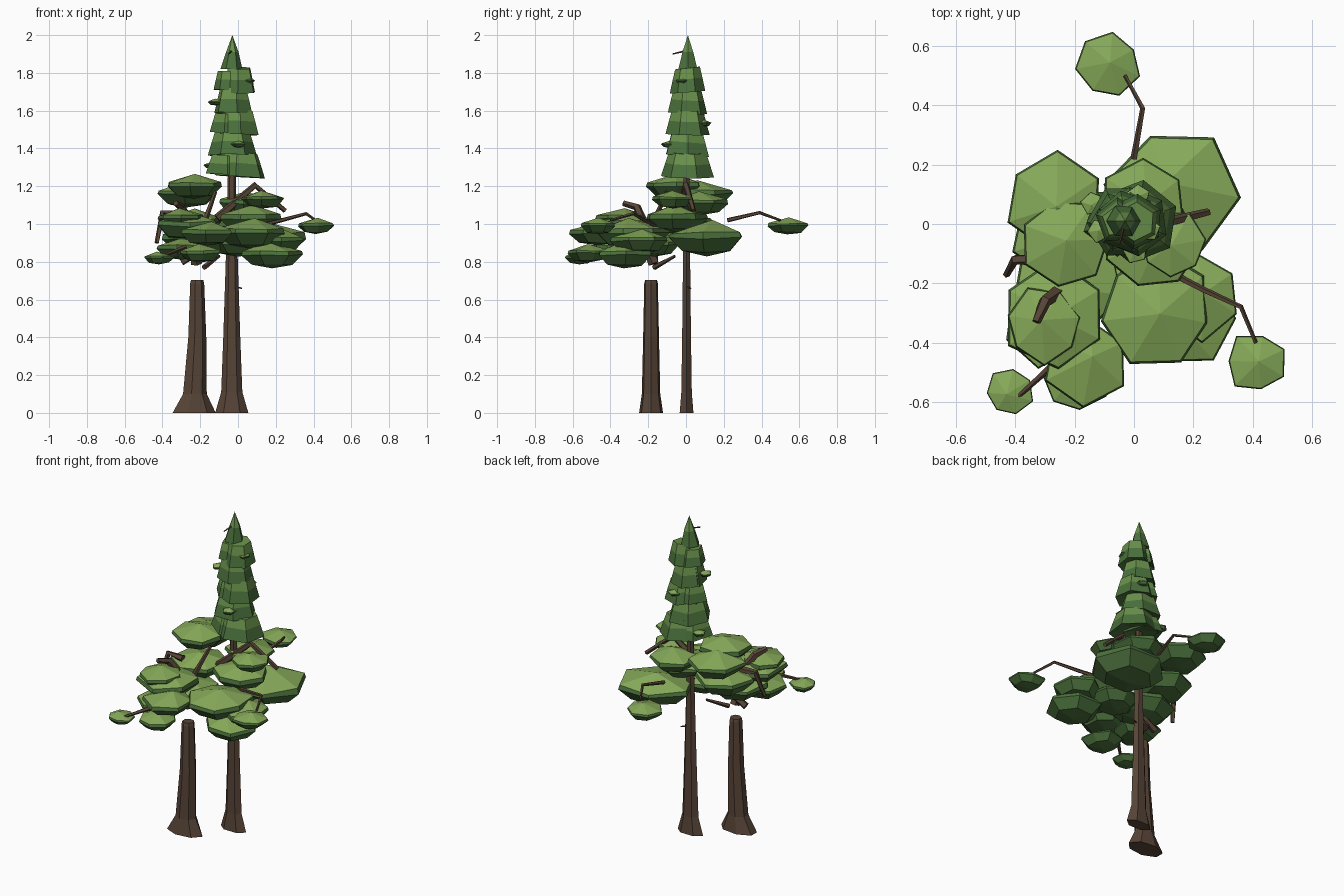
import bpy, bmesh, math, random
from mathutils import Vector

if "Cube" in bpy.data.objects:
    bpy.data.objects.remove(bpy.data.objects["Cube"])

random.seed(4)

def material(name, col):
    m = bpy.data.materials.new(name)
    m.diffuse_color = (*col, 1)
    m.use_nodes = True
    m.node_tree.nodes["Principled BSDF"].inputs["Base Color"].default_value = m.diffuse_color
    return m

LIGHT = material("leaf_top", (0.24, 0.40, 0.10))
MID = material("crown_top", (0.14, 0.28, 0.07))
DARK = material("leaf_side", (0.07, 0.165, 0.045))
BARK = material("bark", (0.095, 0.058, 0.038))

def loft(name, rings, mats, light_bands=0):
    """Skin a list of point rings (single-point rings become tips)."""
    bm = bmesh.new()
    vr = [[bm.verts.new(p) for p in r] for r in rings]
    last = len(mats) - 1
    for k, (a, b) in enumerate(zip(vr, vr[1:])):
        n = max(len(a), len(b))
        for i in range(n):
            j = (i + 1) % n
            if len(a) == 1:
                vs = (a[0], b[i], b[j])
            elif len(b) == 1:
                vs = (a[i], b[0], a[j])
            else:
                vs = (a[i], b[i], b[j], a[j])
            bm.faces.new(vs).material_index = 0 if k < light_bands else last
    for r in (vr[0], vr[-1]):
        if len(r) > 2:
            bm.faces.new(r)
    bmesh.ops.recalc_face_normals(bm, faces=bm.faces)
    me = bpy.data.meshes.new(name)
    bm.to_mesh(me)
    bm.free()
    for m in mats:
        me.materials.append(m)
    bpy.context.collection.objects.link(bpy.data.objects.new(name, me))

def circle(n, rot=0.0):
    return [Vector((math.cos(rot + math.tau * i / n), math.sin(rot + math.tau * i / n), 0)) for i in range(n)]

def trunk(name, x, y, sections, n, lean=0):
    """sections: (z, rx, ry); lean shifts the foot sideways"""
    loft(name, [[(x + lean * max(0, 1 - z / .3) + rx * c.x, y + ry * c.y, z) for c in circle(n)]
                for z, rx, ry in sections], [BARK])

def branch(name, r, *pts):
    """Tapering limb through the points."""
    pts = [Vector(p) for p in pts]
    rings = []
    for k, p in enumerate(pts):
        q = (pts[min(k + 1, len(pts) - 1)] - pts[max(k - 1, 0)]).to_track_quat('Z', 'Y')
        rk = r * (1 - .45 * k / (len(pts) - 1))
        rings.append([p + q @ (c * rk) for c in circle(5)])
    loft(name, rings, [BARK])

def pad(name, x, y, r, z, n=7):
    """Flattened faceted leaf clump; thickness follows its radius."""
    h = .9 * r
    spin = circle(n, random.uniform(0, 6))
    rad = [r * random.uniform(.95, 1.16) for _ in spin]
    def ring(s, t):
        return [(x + s * k * c.x, y + s * k * c.y, z + h * (t + random.uniform(-.04, .04))) for c, k in zip(spin, rad)]
    ox, oy = random.uniform(-.15, .15) * r, random.uniform(-.15, .15) * r
    loft(name, [[(x + ox, y + oy, z + h / 2)], ring(.96, .14), ring(1, 0), ring(.66, -.38), [(x, y, z - h / 2)]],
         [LIGHT, DARK], 1)

def skirt(name, x, y, r, z0, z1, n=6):
    """Steep crown tier with a sloping shoulder."""
    base = circle(n, random.uniform(0, 6))
    tx, ty = random.uniform(-.08, .08), random.uniform(-.08, .08)
    def ring(s, z):
        return [Vector((x + r * s * c.x, y + r * s * c.y, z + r * (tx * c.x + ty * c.y))) for c in base]
    loft(name, [ring(.7, z1), ring(.84, z0 + .55 * (z1 - z0)), ring(1, z0), [(x, y, z0 + .03)]], [MID, DARK], 1)

# Trunks
trunk("tall_trunk", -.033, .003,
      [(0, .088, .042), (.11, .056, .032), (.4, .045, .027), (.8, .032, .022), (1.3, .02, .018), (1.85, .008, .008)], 6)
trunk("short_trunk", -.218, -.185,
      [(0, .12, .065), (.1, .066, .05), (.4, .05, .043), (.685, .039, .037), (.703, .034, .032)], 7, -.02)

# Conifer crown: stacked skirts, swaying side to side, each with a smaller one tucked inside
for i in range(5):
    z = 1.25 + .112 * i
    x = (.01, -.03, .0, -.025, .005)[i]
    r = .142 - .012 * i
    skirt(f"crown_tier_{i}", x, .008, r, z, z + .128)
    skirt(f"crown_inner_{i}", -.05 - .5 * x, .01, r * .85, z + .01, z + .11, 5)
    a = 2.6 + 2.4 * i
    pad(f"crown_tuft_{i}", -.03 + .9 * r * math.cos(a), .01 + .8 * r * math.sin(a), .04, z + .06, 5)
tip = circle(6)
loft("crown_tip", [[(-.03, .01, 2)], [Vector((-.03, .01, 1.91)) + c * .033 for c in tip],
                   [Vector((-.035, .01, 1.82)) + c * .058 for c in tip], [(-.03, .01, 1.85)]], [MID, DARK], 1)

# Leaf clumps: outlying ones on long limbs
for n, p in (("back", (-.085, .535, .1, .99)), ("right", (.41, -.465, .096, .99)), ("left", (-.42, -.565, .075, .82))):
    pad("outer_clump_" + n, *p)

# Leaf clumps: lower, middle and upper layers (x, y, radius, height)
lower = [(.18, -.33, .155, .835), (-.2, -.52, .11, .845), (-.3, -.34, .13, .87), (0, -.17, .14, .89), (.22, -.24, .14, .91)]
middle = [(.14, .11, .215, .925), (.08, -.29, .18, .95), (-.16, -.46, .14, .95), (-.22, -.2, .17, .92),
          (-.26, -.31, .17, .99), (-.3, -.34, .12, 1.03), (-.25, -.03, .16, 1.01), (.06, -.06, .16, 1.03)]
upper = [(.03, .08, .14, 1.11), (.13, -.07, .105, 1.13), (-.27, .08, .16, 1.16), (-.23, -.06, .145, 1.2)]
for layer, spots in (("lower", lower), ("middle", middle), ("upper", upper)):
    for i, p in enumerate(spots):
        pad(f"{layer}_clump_{i}", *p, 6 + i % 2)

# Long limbs
branch("back_limb", .012, (0, .22, 1.02), (.03, .39, 1.06), (-.03, .5, 1.02))
branch("front_right_limb", .013, (0, -.1, .96), (.23, -.22, 1.02), (.36, -.28, 1.055), (.41, -.4, 1.02))
branch("right_limb", .024, (-.11, -.04, 1.03), (.09, 0, 1.205), (.25, .04, 1.07))
branch("front_left_limb", .013, (-.28, -.48, .88), (-.4, -.59, .83))

# Broken stubs and twigs
branch("left_stub", .022, (-.3, -.12, 1.05), (-.4, -.12, 1.06), (-.43, -.17, .9))
branch("top_stub", .028, (-.22, -.2, .95), (-.3, -.26, 1.09), (-.33, -.33, 1.11))
branch("upper_stub", .018, (-.2, -.2, .95), (-.12, -.1, 1.17))
branch("low_stub", .03, (-.22, -.17, .79), (-.24, -.25, 1))
branch("side_stub", .022, (-.3, -.17, .8), (-.12, -.16, .9))
branch("under_stub", .015, (-.18, -.17, .77), (-.1, -.06, .83))
branch("trunk_twig", .007, (-.03, 0, .67), (.02, .025, .66))
branch("crown_twig", .006, (-.03, .01, 1.92), (-.05, -.07, 1.9))
